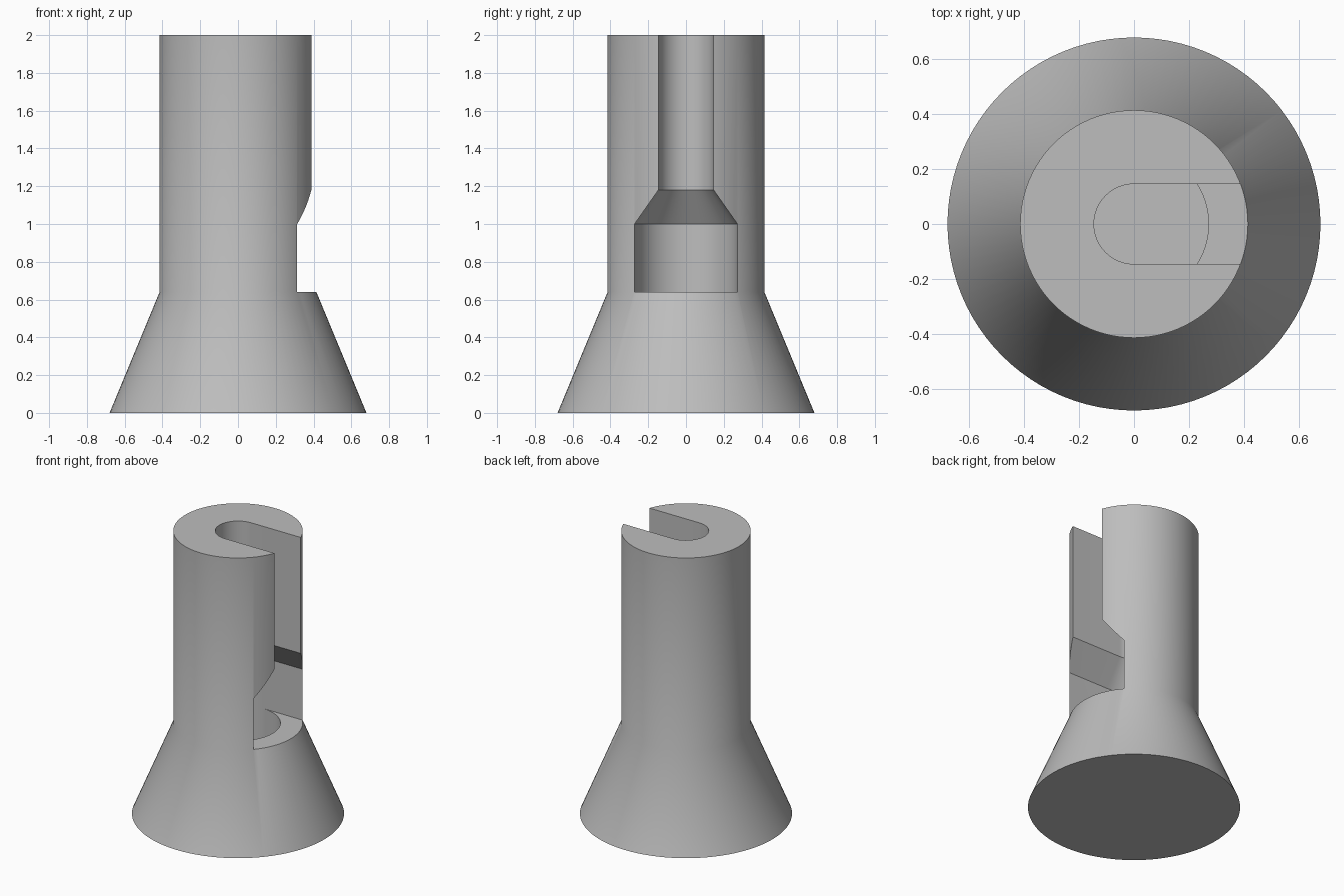
import bpy, bmesh
from math import cos, sin, pi

cube = bpy.data.objects.get("Cube")
if cube:
    bpy.data.objects.remove(cube, do_unlink=True)

SEGMENTS = 96
HALF = 32            # steps around each half of the cavity
LEDGE, SHAFT_R, BASE_R, HEAD_R, SLOT_R = 0.64, 0.415, 0.68, 0.272, 0.146

grey = bpy.data.materials.new("plain grey")
grey.use_nodes = True
colour = (0.51, 0.51, 0.51, 1)
grey.diffuse_color = colour
grey.node_tree.nodes["Principled BSDF"].inputs["Base Color"].default_value = colour


def finish(name, bm):
    bmesh.ops.recalc_face_normals(bm, faces=bm.faces)
    mesh = bpy.data.meshes.new(name)
    bm.to_mesh(mesh)
    bm.free()
    mesh.materials.append(grey)
    obj = bpy.data.objects.new(name, mesh)
    bpy.context.collection.objects.link(obj)
    return obj


def arc(bm, radius, z, start, steps):
    """Vertices from angle start, spaced so that HALF steps make half a turn."""
    return [bm.verts.new((radius * cos(start + pi * i / HALF),
                          radius * sin(start + pi * i / HALF), z)) for i in steps]


def bridge(bm, low, high):
    for i in range(len(low)):
        j = (i + 1) % len(low)
        bm.faces.new((low[i], low[j], high[j], high[i]))


# Body: flared foot with a straight shaft
bm = bmesh.new()
rings = []
for radius, z in ((BASE_R, 0), (SHAFT_R, LEDGE), (SHAFT_R, 2)):
    rings.append([bm.verts.new((radius * cos(2 * pi * i / SEGMENTS),
                                radius * sin(2 * pi * i / SEGMENTS), z))
                  for i in range(SEGMENTS)])
for low, high in zip(rings, rings[1:]):
    bridge(bm, low, high)
bm.faces.new(rings[0])
bm.faces.new(rings[-1])
body = finish("slotted_post", bm)

# Cutter: U-shaped slot, wide at the ledge and narrow above, open towards +x
bm = bmesh.new()
layers = []
for radius, z in ((HEAD_R, LEDGE), (HEAD_R, 1.0), (SLOT_R, 1.18), (SLOT_R, 2.2)):
    back = arc(bm, radius, z, pi / 2, range(HALF + 1))
    ends = [bm.verts.new((1, side * radius, z)) for side in (-1, 1)]
    layers.append(back + ends)
for low, high in zip(layers, layers[1:]):
    bridge(bm, low, high)
bm.faces.new(layers[-1])

# Cutter: round pocket below the ledge, sharing the slot's rounded end
back, ends = layers[0][:HALF + 1], layers[0][HALF + 1:]
front = arc(bm, HEAD_R, LEDGE, -pi / 2, range(1, HALF))
bm.faces.new([back[-1]] + ends + [back[0]] + front[::-1])
pocket_floor = arc(bm, HEAD_R, 0.3, pi / 2, range(2 * HALF))
bridge(bm, pocket_floor, back + front)
bm.faces.new(pocket_floor)
cutter = finish("cavity_cutter", bm)
cutter.hide_render = True

# Cut the cavity and shade
cut = body.modifiers.new("cavity", "BOOLEAN")
cut.operation = "DIFFERENCE"
cut.solver = "EXACT"
cut.object = cutter
bpy.ops.object.select_all(action="DESELECT")
bpy.context.view_layer.objects.active = body
body.select_set(True)
bpy.ops.object.modifier_apply(modifier=cut.name)
bpy.data.objects.remove(cutter, do_unlink=True)
bpy.ops.object.shade_smooth_by_angle(angle=pi / 6)
